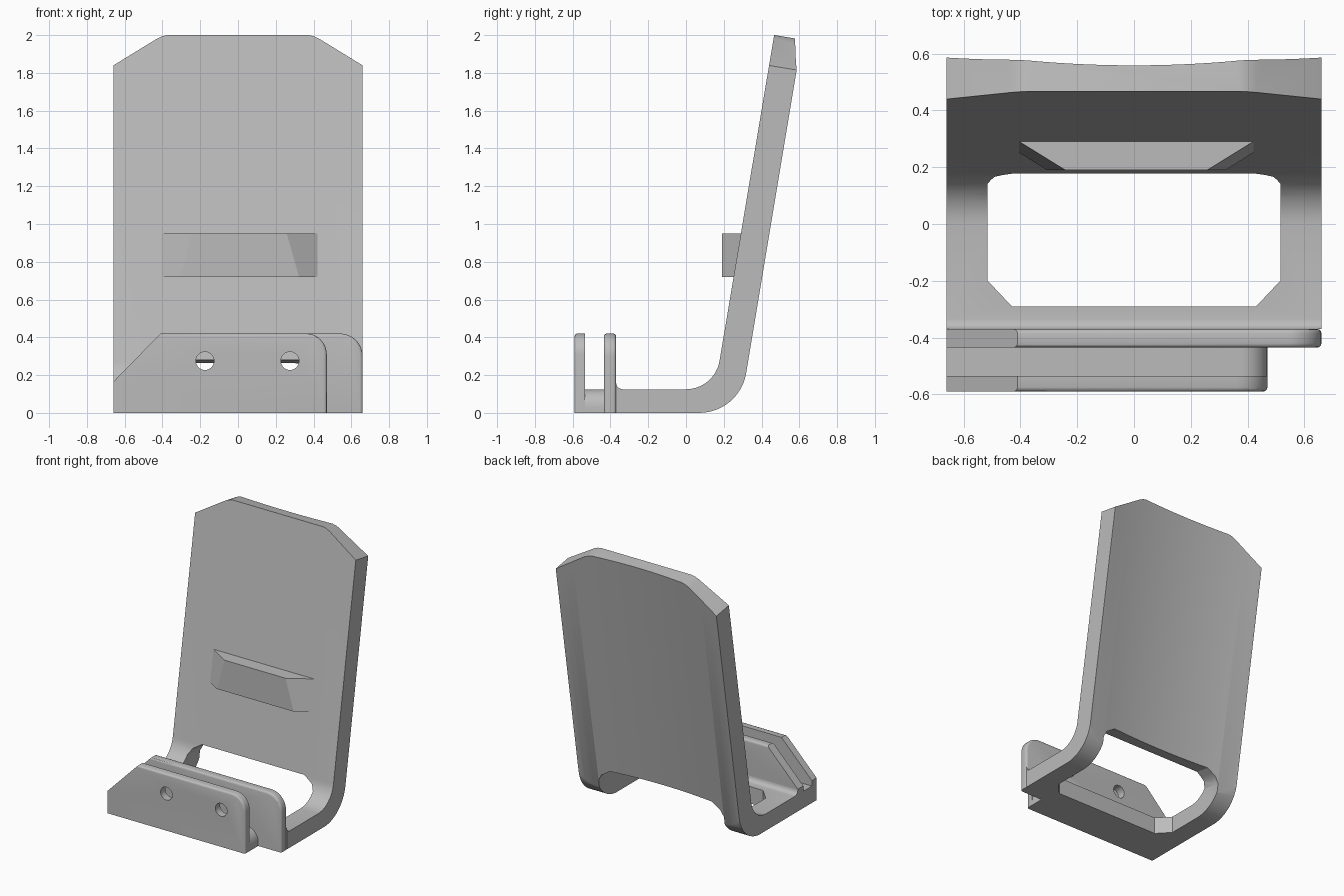
import bpy, bmesh, math
from mathutils import Matrix, Vector

if "Cube" in bpy.data.objects:
    bpy.data.objects.remove(bpy.data.objects["Cube"], do_unlink=True)

grey = bpy.data.materials.new("plain grey")
grey.use_nodes = True
GREY = (0.5, 0.5, 0.5, 1)
grey.diffuse_color = GREY
grey.node_tree.nodes["Principled BSDF"].inputs["Base Color"].default_value = GREY

HALF = 0.66      # half width of the stand
THICK = 0.148    # back plate thickness
LENGTH = 1.744   # back plate length above the bend
TILT = math.atan(1 / 6)
UP = Vector((0, math.sin(TILT), math.cos(TILT)))
BACK = Vector((0, math.cos(TILT), -math.sin(TILT)))
ORIGIN = Vector((0, 0.18, 0.28))
X, Y, Z = Vector((1, 0, 0)), Vector((0, 1, 0)), Vector((0, 0, 1))


def prism(name, outline, a, b, start, end, origin=Vector()):
    """Outline in the a-b plane, extruded along a x b from start to end."""
    bm = bmesh.new()
    axis = a.cross(b)
    rings = [[bm.verts.new(origin + a * p + b * q + axis * d) for p, q in outline]
             for d in (start, end)]
    bm.faces.new(rings[0])
    bm.faces.new(rings[1])
    n = len(outline)
    for i in range(n):
        j = (i + 1) % n
        bm.faces.new((rings[0][i], rings[0][j], rings[1][j], rings[1][i]))
    return finish(name, bm)


def finish(name, bm):
    bmesh.ops.recalc_face_normals(bm, faces=bm.faces)
    mesh = bpy.data.meshes.new(name)
    bm.to_mesh(mesh)
    bm.free()
    mesh.materials.append(grey)
    obj = bpy.data.objects.new(name, mesh)
    bpy.context.collection.objects.link(obj)
    return obj


def arc(cx, cy, r, a0, a1, steps=12):
    return [(cx + r * math.cos(math.radians(a0 + (a1 - a0) * i / steps)),
             cy + r * math.sin(math.radians(a0 + (a1 - a0) * i / steps)))
            for i in range(steps + 1)]


def cut(obj, cutter):
    mod = obj.modifiers.new("cut", "BOOLEAN")
    mod.operation, mod.solver, mod.object = "DIFFERENCE", "EXACT", cutter
    with bpy.context.temp_override(object=obj, active_object=obj):
        bpy.ops.object.modifier_apply(modifier=mod.name)
    bpy.data.objects.remove(cutter, do_unlink=True)


def round_rims(obj, faces_y, size):
    """Round the exposed rims of a lip, leaving the slanted end sharp."""
    bm = bmesh.new()
    bm.from_mesh(obj.data)
    rims = []
    for e in bm.edges:
        mid = (e.verts[0].co + e.verts[1].co) / 2
        on_face = any(all(abs(v.co.y - y) < 1e-4 for v in e.verts) for y in faces_y)
        if on_face and mid.z > 0.01 and mid.x > -0.42:
            rims.append(e)
    rims = [e for e in rims if (e.verts[0].co + e.verts[1].co).x / 2 > -0.405]
    bmesh.ops.bevel(bm, geom=rims, offset=size, segments=3, profile=0.5, affect="EDGES")
    bm.to_mesh(obj.data)
    bm.free()


# Bent body: floor, bend and leaning back plate in one profile
bend = 90 - math.degrees(TILT)
top = ORIGIN + UP * LENGTH
rear = top + BACK * THICK
profile = [(-0.37, 0), *arc(0.07, 0.252, 0.252, -90, -90 + bend),
           (rear.y, rear.z), (top.y, top.z),
           *arc(0, 0.305, 0.18, -90 + bend, -90),
           *arc(-0.335, 0.16, 0.035, -90, -180, 5)]
body = prism("bent_body", profile, Y, Z, -HALF, HALF)

# Shallow hollow along the rear of the back plate
hollow = [(x / 20 * 0.7, THICK - 0.055 * (1 - (x / 20 * 0.7 / HALF) ** 2))
          for x in range(-20, 21)]
cut(body, prism("hollow_cutter", hollow + [(0.7, 0.5), (-0.7, 0.5)],
                X, BACK, -0.5, 2.2, ORIGIN))

# Clipped top corners
for s in (-1, 1):
    corner = [(s * 0.36, LENGTH + 0.003), (s * 0.4, LENGTH - 0.006),
              (s * 0.43, LENGTH - 0.02), (s * HALF, LENGTH - 0.163),
              (s * 0.8, LENGTH - 0.25), (s * 0.8, LENGTH + 0.2), (s * 0.36, LENGTH + 0.2)]
    cut(body, prism("corner_cutter", corner, X, UP, -0.4, 0.4, ORIGIN))

# Window through the floor and the bend
cut(body, prism("floor_window_cutter",
                [(-0.515, 0.1), (-0.515, -0.2), (-0.43, -0.29),
                 (0.43, -0.29), (0.515, -0.2), (0.515, 0.1)], X, Y, -0.1, 0.22))
cut(body, prism("bend_window_cutter",
                [(-0.515, -0.5), (-0.515, -0.09), (-0.49, -0.045), (-0.42, 0),
                 (0.42, 0), (0.49, -0.045), (0.515, -0.09), (0.515, -0.5)],
                X, UP, -0.4, 0.15, ORIGIN))


# Two upright lips with a slanted right end and a rounded left corner
def lip(name, x_end, radius, y_front, y_rear, rounded):
    outline = [(-HALF, 0), (x_end, 0),
               *arc(x_end - radius, 0.42 - radius, radius, 0, 90, 10),
               (-0.41, 0.42), (-HALF, 0.165)]
    obj = prism(name, outline, X, Z, -y_front, -y_rear)
    round_rims(obj, rounded, 0.015)
    for x in (-0.175, 0.275):
        cut(obj, prism("hole_cutter", arc(x, 0.275, 0.048, 0, 345, 23), X, Z, 0.2, 0.8))
    return obj


lip("front_lip", 0.47, 0.11, -0.59, -0.535, [-0.59])
lip("rear_lip", HALF, 0.12, -0.435, -0.37, [-0.435, -0.37])

# Channel floor between the lips
prism("channel_floor", [(-HALF, 0), (0.47, 0), *arc(0.375, 0.03, 0.095, 0, 90, 8),
                        (-HALF, 0.125)], X, Z, 0.435, 0.535)

# Tapered ledge on the face of the back plate
bm = bmesh.new()
for z, plate_y, front_half in ((0.95, 0.292, 0.25), (0.72, 0.253, 0.315)):
    for s in (-1, 1):
        for half, y in ((front_half, 0.19), (0.415, plate_y), (0.415, plate_y + 0.03)):
            bm.verts.new((0.008 + s * half, y, z))
bmesh.ops.convex_hull(bm, input=bm.verts)
finish("ledge", bm)

# Smooth the curved faces, keep the corners crisp
for obj in bpy.context.collection.objects:
    if obj.type == "MESH" and grey.name in obj.data.materials:
        with bpy.context.temp_override(object=obj, active_object=obj, selected_objects=[obj],
                                       selected_editable_objects=[obj]):
            bpy.ops.object.shade_smooth_by_angle(angle=math.radians(30))
